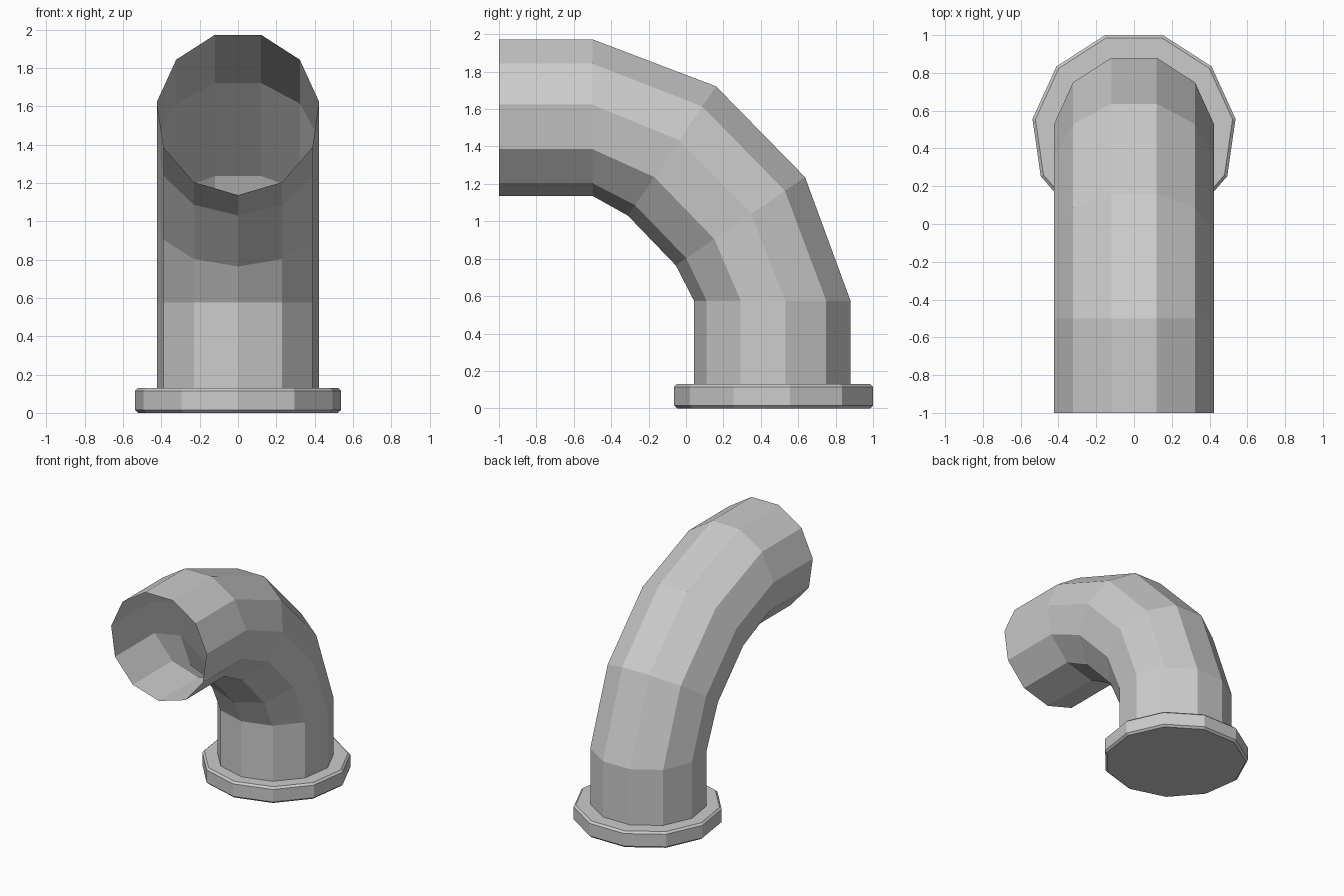
import bpy, bmesh
from math import sin, cos, pi, radians
from mathutils import Vector

if "Cube" in bpy.data.objects:
    bpy.data.objects.remove(bpy.data.objects["Cube"])

SIDES = 11


def loft(name, rings, cap_start=False):
    """Skin 11-sided rings given as (y, z, tilt in degrees, radius)."""
    bm = bmesh.new()
    loops = []
    for y, z, tilt, radius in rings:
        t = radians(tilt)
        outward = Vector((0, cos(t), sin(t)))   # points to the outside of the bend
        centre = Vector((0, y, z))
        loop = []
        for i in range(SIDES):
            a = 2 * pi * i / SIDES
            # first corner sits on the inside of the bend
            loop.append(bm.verts.new(
                centre + Vector((radius * sin(a), 0, 0)) - outward * radius * cos(a)))
        loops.append(loop)
    for a, b in zip(loops, loops[1:]):
        for i in range(SIDES):
            j = (i + 1) % SIDES
            bm.faces.new((a[j], a[i], b[i], b[j]))
    if cap_start:
        bm.faces.new(loops[0])
    bmesh.ops.recalc_face_normals(bm, faces=bm.faces)
    # flip if the first side face points inwards
    bm.normal_update()
    f = bm.faces[:][0]
    mid = Vector((0, rings[0][0], rings[0][1]))
    if f.normal.dot(f.calc_center_median() - mid) < 0:
        bmesh.ops.reverse_faces(bm, faces=bm.faces)
    mesh = bpy.data.meshes.new(name)
    bm.to_mesh(mesh)
    bm.free()
    obj = bpy.data.objects.new(name, mesh)
    bpy.context.collection.objects.link(obj)
    return obj


R = 0.427

# Open bent pipe: upright, three bend segments, then level towards the front
loft("bent_pipe", [
    (0.47, 0.13, 0, R),
    (0.47, 0.575, 0, R),
    (0.298, 1.005, 34.3, R),
    (-0.07, 1.383, 55.7, R),
    (-0.50, 1.563, 90, R),
    (-1.00, 1.563, 90, R),
])

# Base flange with chamfered rims, closed underneath, open into the pipe
FY = 0.479
loft("base_flange", [
    (FY, 0.0, 0, 0.527),
    (FY, 0.015, 0, 0.543),
    (FY, 0.115, 0, 0.543),
    (FY, 0.13, 0, 0.527),
    (0.47, 0.13, 0, R),
], cap_start=True)
